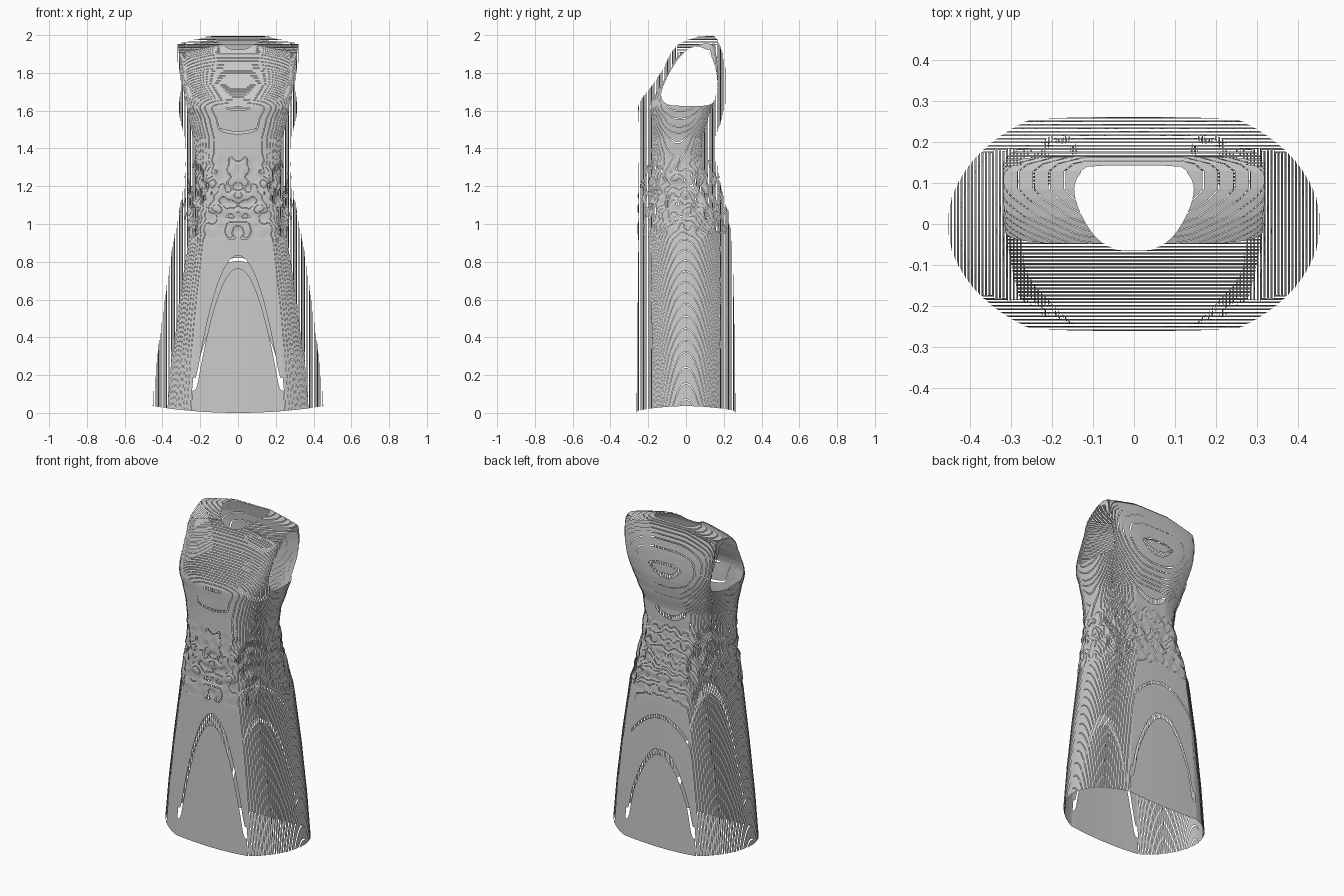
import bpy, bmesh, math
from mathutils import Vector, noise

if "Cube" in bpy.data.objects:
    bpy.data.objects.remove(bpy.data.objects["Cube"])

N = 192       # points around each ring
STEP = .0085  # terrace height
GAP = .04     # part of each terrace left open on either side
TILT = .55    # how far each terrace follows the slope of the cloth

# z, half width, front y, back y, squareness, flattening of front and back
PROFILE = [
    (0.00, .454, -.263, .263, 2.0, 1.20), (0.30, .427, -.260, .260, 2.0, 1.20),
    (0.60, .388, -.257, .255, 2.0, 1.20), (0.90, .343, -.254, .243, 2.0, 1.18),
    (1.05, .310, -.252, .220, 2.1, 1.14), (1.20, .282, -.249, .180, 2.2, 1.10),
    (1.35, .272, -.245, .152, 2.3, 1.06), (1.45, .282, -.245, .154, 2.4, 1.04),
    (1.55, .305, -.250, .187, 2.6, 1.02), (1.62, .318, -.256, .205, 3.0, 1.0),
    (1.66, .320, -.238, .212, 3.4, 1.0), (1.74, .322, -.175, .214, 4.4, 1.0),
    (1.82, .324, -.122, .209, 5.0, 1.0), (1.90, .325, -.085, .196, 6.0, 1.0),
    (1.95, .324, -.045, .178, 7.0, 1.0), (1.98, .322, .015, .165, 8.0, 1.0),
    (1.995, .320, .060, .148, 8.0, 1.0), (2.00, .318, .085, .130, 8.0, 1.0)]


def spline(p0, p1, p2, p3, t):
    """Catmull-Rom point between p1 and p2."""
    return tuple(.5 * (2 * b + (c - a) * t + (2 * a - 5 * b + 4 * c - d) * t * t
                       + (3 * b - a - 3 * c + d) * t ** 3)
                 for a, b, c, d in zip(p0, p1, p2, p3))


def smooth_loop(pts, cuts=4):
    n = len(pts)
    return [spline(*[pts[(i + k) % n] for k in (-1, 0, 1, 2)], s / cuts)
            for i in range(n) for s in range(cuts)]


def at_height(z):
    for a, b in zip(PROFILE, PROFILE[1:]):
        if z <= b[0] + 1e-6:
            t = (z - a[0]) / (b[0] - a[0])
            s = t if a[0] < .9 or a[0] > 1.6 else t * t * (3 - 2 * t) * .4 + t * .6
            return [u + (v - u) * s for u, v in zip(a, b)]
    return PROFILE[-1]


def power(v, n):
    return math.copysign(abs(v) ** (2 / n), v)


def clip(poly, dist):
    """Part of a polygon where dist(point) >= 0."""
    out = []
    for p, q in zip(poly, poly[1:] + poly[:1]):
        dp, dq = dist(p), dist(q)
        if dp >= 0:
            out.append(p)
        if (dp > 0 > dq) or (dp < 0 < dq):
            out.append(p.lerp(q, dp / (dp - dq)))
    return out if len(out) > 2 else []


def outside(poly, loop, u, v):
    """Pieces of a polygon outside a convex opening seen in the u-v plane."""
    for ax, k in ((u, 0), (v, 1)):
        lo, hi = min(p[k] for p in loop), max(p[k] for p in loop)
        if max(p[ax] for p in poly) < lo or min(p[ax] for p in poly) > hi:
            return [poly]
    pieces = []
    for a, b in zip(loop, loop[1:] + loop[:1]):
        def dist(p):
            return (p[u] - a[0]) * (b[1] - a[1]) - (p[v] - a[1]) * (b[0] - a[0])
        piece = clip(poly, dist)
        if piece:
            pieces.append(piece)
        poly = clip(poly, lambda p: -dist(p))
        if not poly:
            break
    return pieces


# Armhole (y, z) and neckline (x, y), both counter-clockwise
armhole = smooth_loop([
    (-.10, 1.635), (0, 1.625), (.11, 1.628), (.15, 1.655), (.165, 1.74),
    (.155, 1.83), (.12, 1.91), (.07, 1.938), (.02, 1.93), (-.04, 1.875),
    (-.10, 1.775), (-.132, 1.685)])
half = [(.05, -.06), (.095, -.03), (.132, .03), (.146, .085), (.132, .122),
        (.105, .14)]
neckline = smooth_loop([(0, -.066)] + half + [(0, .143)]
                       + [(-x, y) for x, y in reversed(half)])

# Rings of the dress from hem to shoulder
heights = [i * .0125 for i in range(153)] + [1.915, 1.93, 1.945, 1.96, 1.97,
                                             1.98, 1.988, 1.995, 2.0]
rings = []
for z in heights:
    _, w, front, back, n, flat = at_height(z)
    mid, depth = (front + back) / 2, (back - front) / 2
    ring = []
    for j in range(N):
        a = 2 * math.pi * (j + .5) / N
        x = w * power(math.cos(a), n)
        y = max(-1, min(1, flat * power(math.sin(a), n)))
        # slightly rounded front and back panels
        y = mid + depth * y * (1 - .025 * min(1, (x / .22) ** 2))
        # gathered wrinkles at the waist
        amount = .016 * max(0, 1 - abs((z - 1.14) / .23) ** 4)
        k = amount * noise.noise(Vector((abs(x) * 22, y * 22, z * 22)))
        x += k * math.cos(a)
        y += k * math.sin(a)
        # hem rises at the sides, shoulders slope down
        hz = z + .035 * (x / .45) ** 2 * max(0, 1 - z / .4)
        slope = min(1, max(0, (abs(x) - .12) / .2))
        hz -= .045 * slope * min(1, max(0, (z - 1.8) / .15))
        ring.append(Vector((x, y, hz)))
    rings.append(ring)
quads = [[lo[j], lo[(j + 1) % N], hi[(j + 1) % N], hi[j]]
         for lo, hi in zip(rings, rings[1:]) for j in range(N)]
top = rings[-1]
quads += [[top[j], top[j + 1], top[N - j - 2], top[N - j - 1]]
          for j in range(N // 2 - 1)]

# Cut the openings, then slice the cloth into terraces
bm = bmesh.new()
for quad in quads:
    normal = (quad[2] - quad[0]).cross(quad[3] - quad[1])
    axis = max(range(3), key=lambda i: abs(normal[i]))
    pieces = outside(quad, armhole, 1, 2) if quad[0].z > 1.55 else [quad]
    if quad[0].z > 1.75:
        pieces = [p for piece in pieces for p in outside(piece, neckline, 0, 1)]
    for piece in pieces:
        low = math.floor(min(p[axis] for p in piece) / STEP)
        high = math.floor(max(p[axis] for p in piece) / STEP)
        for level in range(low, high + 1):
            a, b = (level + GAP) * STEP, (level + 1 - GAP) * STEP
            strip = clip(piece, lambda p: p[axis] - a)
            strip = clip(strip, lambda p: b - p[axis]) if strip else []
            verts = []
            for p in strip:
                q = p.copy()
                middle = (level + .5) * STEP
                q[axis] = middle + TILT * (p[axis] - middle)
                if not verts or (q - verts[-1]).length > 1e-5:
                    verts.append(q)
            if len(verts) > 2:
                bm.faces.new([bm.verts.new(q) for q in verts])
bmesh.ops.remove_doubles(bm, verts=bm.verts, dist=2e-5)

mesh = bpy.data.meshes.new("dress")
bm.to_mesh(mesh)
bm.free()
dress = bpy.data.objects.new("dress", mesh)
bpy.context.collection.objects.link(dress)
